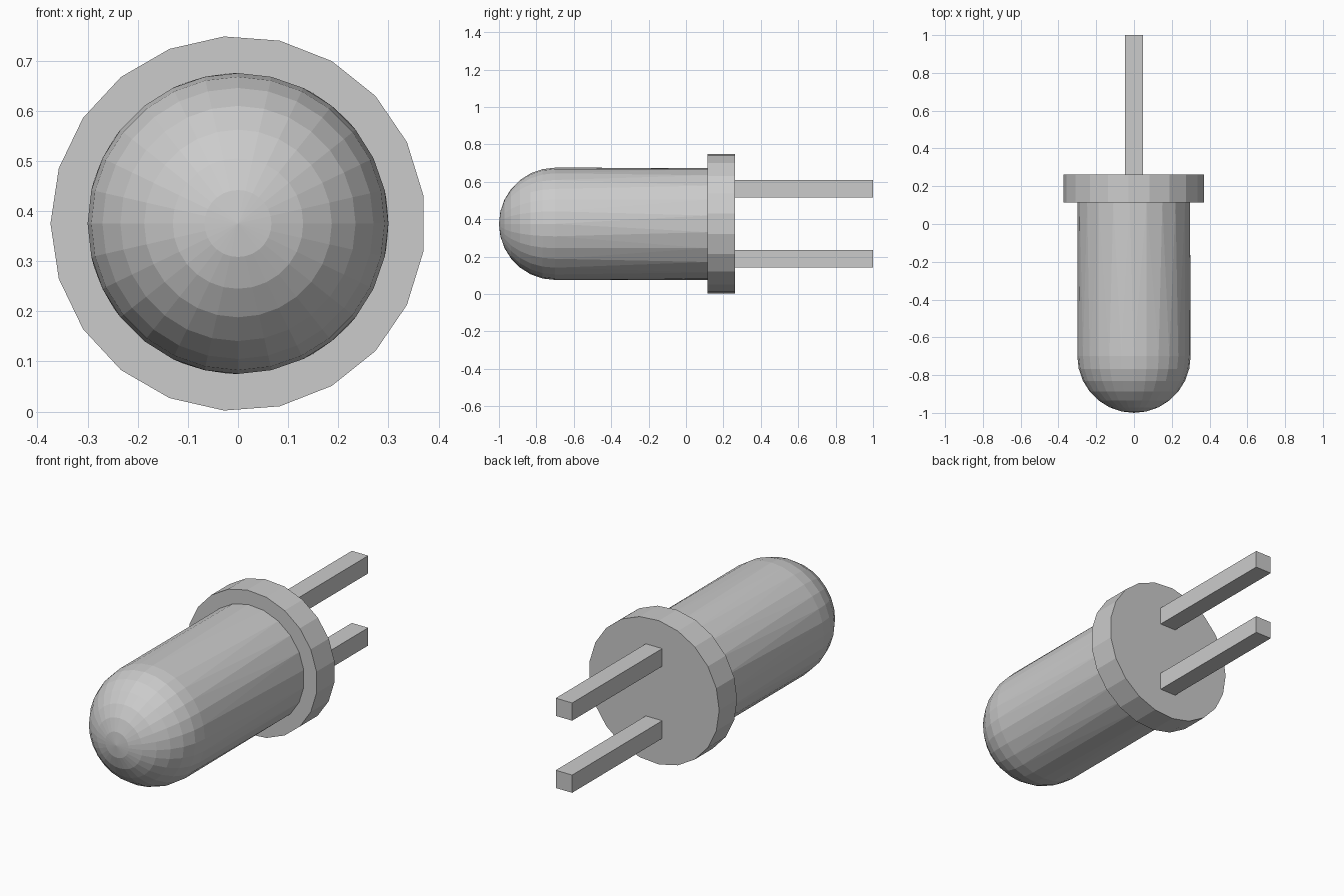
import bpy
import bmesh
from math import sin, cos, pi
from mathutils import Vector

cube = bpy.data.objects.get("Cube")
if cube:
    bpy.data.objects.remove(cube)

AXIS_Z = 0.375      # height of the long axis
BULB_R = 0.30
FLANGE_R = 0.374
FLANGE_FRONT, FLANGE_BACK = 0.115, 0.262
FRONT_SIDES, BACK_SIDES = 28, 21

grey = bpy.data.materials.new("plain grey")
grey.use_nodes = True
grey.diffuse_color = (0.6, 0.6, 0.6, 1)
grey.node_tree.nodes["Principled BSDF"].inputs["Base Color"].default_value = (0.6, 0.6, 0.6, 1)


def finish(bm, name):
    bmesh.ops.recalc_face_normals(bm, faces=bm.faces)
    mesh = bpy.data.meshes.new(name)
    bm.to_mesh(mesh)
    bm.free()
    mesh.materials.append(grey)
    obj = bpy.data.objects.new(name, mesh)
    bpy.context.collection.objects.link(obj)
    return obj


def ring(bm, radius, y, sides):
    """Ring of vertices around the long axis, starting at -x."""
    angles = [pi + 2 * pi * i / sides for i in range(sides)]
    return [bm.verts.new((radius * cos(a), y, AXIS_Z + radius * sin(a))) for a in angles]


def closed_edges(bm, verts):
    pairs = zip(verts, verts[1:] + verts[:1])
    return [bm.edges.get(p) or bm.edges.new(p) for p in pairs]


def bridge(bm, a, b):
    bmesh.ops.bridge_loops(bm, edges=closed_edges(bm, a) + closed_edges(bm, b))


# Bulb: hemispherical nose running into a long barrel
bm = bmesh.new()
steps = 7
dome = []
for i in range(1, steps + 1):
    t = pi / 2 * i / steps
    dome.append(ring(bm, BULB_R * sin(t), -1 + BULB_R * (1 - cos(t)), FRONT_SIDES))
tip = bm.verts.new((0, -1, AXIS_Z))
for a, b in zip(dome[0], dome[0][1:] + dome[0][:1]):
    bm.faces.new((tip, a, b))
for a, b in zip(dome, dome[1:]):
    bridge(bm, a, b)
barrel_end = ring(bm, BULB_R, FLANGE_FRONT, BACK_SIDES)
bridge(bm, dome[-1], barrel_end)
finish(bm, "bulb")

# Flange: short wide collar
bm = bmesh.new()
front = ring(bm, FLANGE_R, FLANGE_FRONT, BACK_SIDES)
back = ring(bm, FLANGE_R, FLANGE_BACK, BACK_SIDES)
bridge(bm, front, back)
bm.faces.new(front)
bm.faces.new(back)
finish(bm, "flange")

# Two square pins, one above the other
for name, side in (("upper_pin", 1), ("lower_pin", -1)):
    bm = bmesh.new()
    bmesh.ops.create_cube(bm, size=1)
    bmesh.ops.scale(bm, vec=Vector((0.094, 1 - FLANGE_BACK, 0.092)), verts=bm.verts)
    centre = Vector((0, (1 + FLANGE_BACK) / 2, AXIS_Z + side * 0.187))
    bmesh.ops.translate(bm, vec=centre, verts=bm.verts)
    finish(bm, name)
